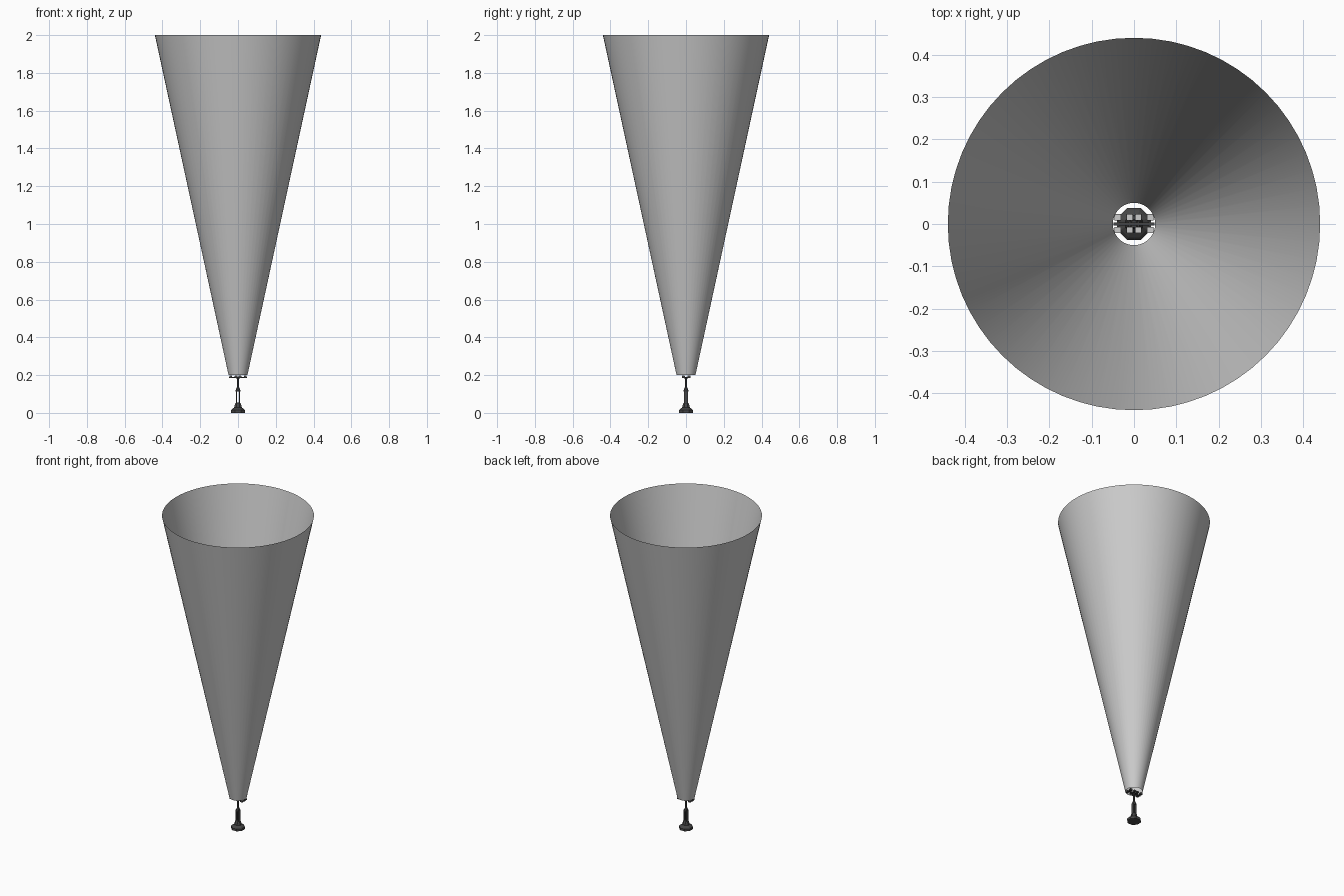
import bpy, bmesh, math

if "Cube" in bpy.data.objects:
    bpy.data.objects.remove(bpy.data.objects["Cube"])


def material(name, value):
    m = bpy.data.materials.new(name)
    m.diffuse_color = (value, value, value, 1)
    m.use_nodes = True
    m.node_tree.nodes["Principled BSDF"].inputs["Base Color"].default_value = m.diffuse_color
    return m


BEAM = material("pale grey", 0.6)
DARK = material("dark grey", 0.06)
LENS = material("lens grey", 0.6)


def lathe(name, profile, sides, mat, smooth=False, caps=True, turn=0.0):
    """Revolve (radius, height) pairs around z."""
    bm = bmesh.new()
    rings = []
    for r, z in profile:
        rings.append([bm.verts.new((r * math.cos(turn + 2 * math.pi * i / sides),
                                    r * math.sin(turn + 2 * math.pi * i / sides), z))
                      for i in range(sides)])
    for a, b in zip(rings, rings[1:]):
        for i in range(sides):
            j = (i + 1) % sides
            bm.faces.new((a[i], a[j], b[j], b[i]))
    if caps:
        bm.faces.new(rings[0][::-1])
        bm.faces.new(rings[-1])
    for f in bm.faces:
        f.smooth = smooth
    me = bpy.data.meshes.new(name)
    bm.to_mesh(me)
    bm.free()
    me.materials.append(mat)
    ob = bpy.data.objects.new(name, me)
    bpy.context.collection.objects.link(ob)
    return ob


def box(name, centre, size, mat):
    bpy.ops.mesh.primitive_cube_add(size=1, location=centre)
    ob = bpy.context.object
    ob.name = name
    ob.scale = size
    ob.data.materials.append(mat)
    return ob


# Open light beam
lathe("light_beam", [(0.05, 0.2), (0.44, 2.0)], 64, BEAM, smooth=True, caps=False)

# Stepped octagonal foot
lathe("foot", [(0.041, 0), (0.041, 0.014), (0.034, 0.021), (0.022, 0.028),
               (0.018, 0.045), (0.012, 0.055)], 8, DARK, turn=math.pi / 8)

# Forked lower post, joined by a collar to the slim upper post
for side, x in (("left", -0.008), ("right", 0.008)):
    box("fork_" + side, (x, 0, 0.085), (0.006, 0.02, 0.07), DARK)
lathe("collar", [(0.012, 0.112), (0.012, 0.122), (0.006, 0.136)], 8, DARK)
lathe("upper_post", [(0.005, 0.13), (0.005, 0.176), (0.009, 0.186)], 8, DARK)

# Lamp bar with four pairs of lamps facing up
box("lamp_bar", (0, 0, 0.188), (0.096, 0.006, 0.006), DARK)
for i, x in enumerate((-0.038, -0.010, 0.010, 0.038)):
    box(f"lamp_arm_{i}", (x, 0, 0.188), (0.004, 0.028, 0.004), DARK)
    for j, y in enumerate((-0.014, 0.016)):
        box(f"lamp_body_{i}_{j}", (x, y, 0.191), (0.015, 0.015, 0.010), DARK)
        box(f"lamp_lens_{i}_{j}", (x, y, 0.1965), (0.014, 0.014, 0.002), LENS)
